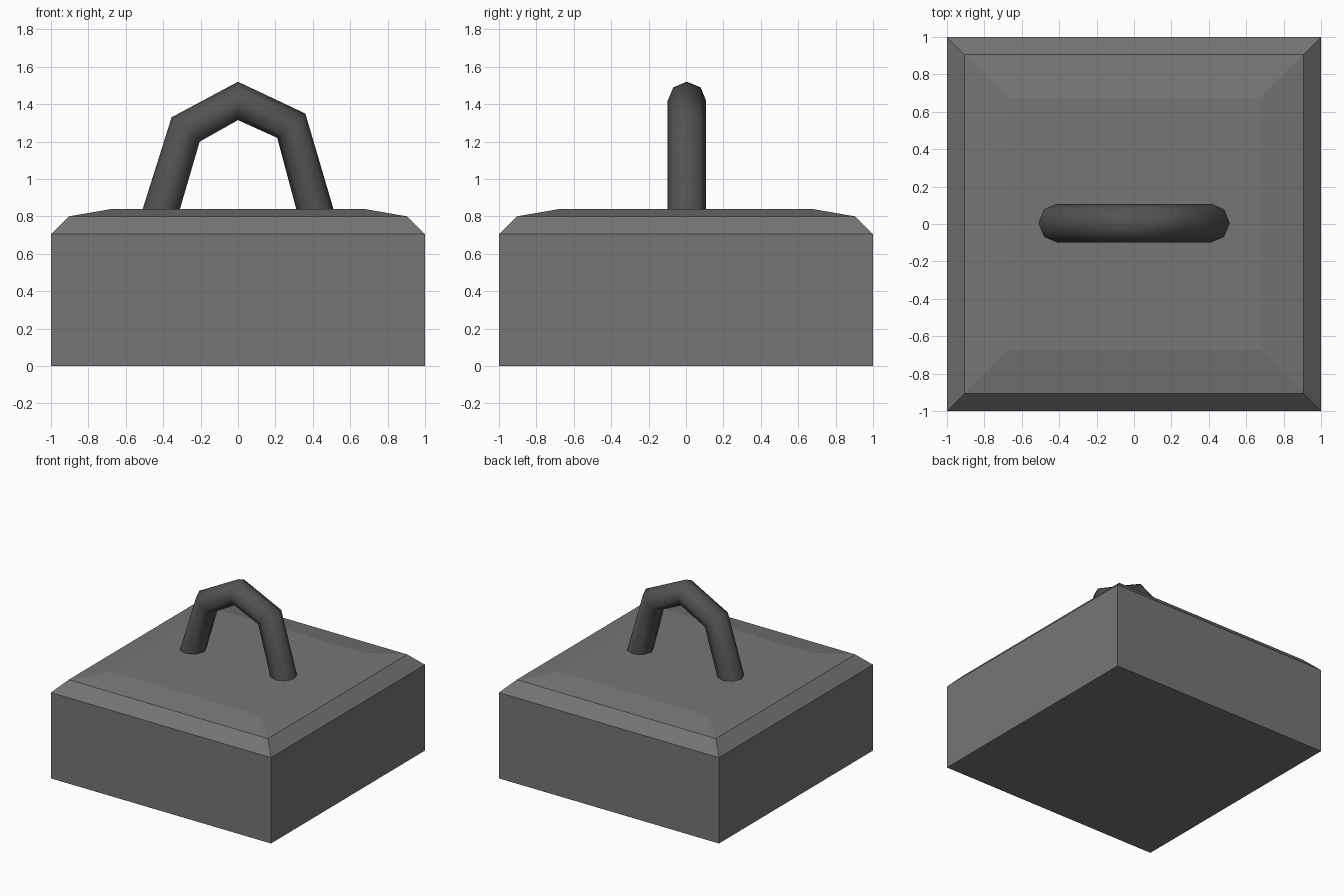
import bpy, bmesh, math
from mathutils import Vector

if "Cube" in bpy.data.objects:
    bpy.data.objects.remove(bpy.data.objects["Cube"])


def material(name, value):
    m = bpy.data.materials.new(name)
    m.diffuse_color = (value, value, value, 1)
    m.use_nodes = True
    m.node_tree.nodes["Principled BSDF"].inputs["Base Color"].default_value = m.diffuse_color
    return m


def loft(name, rings, mat, smooth=False):
    """Skin a list of rings with equal point counts and cap both ends."""
    bm = bmesh.new()
    loops = [[bm.verts.new(p) for p in ring] for ring in rings]
    n = len(loops[0])
    for a, b in zip(loops, loops[1:]):
        for i in range(n):
            j = (i + 1) % n
            bm.faces.new((a[i], a[j], b[j], b[i]))
    caps = [bm.faces.new(loops[0][::-1]), bm.faces.new(loops[-1])]
    bmesh.ops.recalc_face_normals(bm, faces=bm.faces)
    for f in bm.faces:
        f.smooth = smooth and f not in caps
    mesh = bpy.data.meshes.new(name)
    bm.to_mesh(mesh)
    bm.free()
    mesh.materials.append(mat)
    obj = bpy.data.objects.new(name, mesh)
    bpy.context.collection.objects.link(obj)
    return obj


stone = material("mid grey", 0.18)
iron = material("dark grey", 0.085)

# Weight block: square rings (half width, height)
profile = [(1.0, 0.0), (1.0, 0.705), (0.905, 0.80), (0.675, 0.84)]
loft("weight_block",
     [[(sx * w, sy * w, z) for sx, sy in ((-1, -1), (1, -1), (1, 1), (-1, 1))]
      for w, z in profile], stone)

# Handle: mitred eight-sided tube, (outer x, z, inner x, z) at each joint
joints = [(-0.522, 0.80, -0.322, 0.80), (-0.355, 1.33, -0.205, 1.20),
          (0.0, 1.52, 0.0, 1.315),
          (0.36, 1.35, 0.21, 1.22), (0.522, 0.80, 0.322, 0.80)]
rings = []
for ox, oz, ix, iz in joints:
    outer, inner = Vector((ox, 0.005, oz)), Vector((ix, 0.005, iz))
    mid, half = (outer + inner) / 2, (outer - inner) / 2
    rings.append([mid + half * math.cos(a) + Vector((0, 0.103 * math.sin(a), 0))
                  for a in (k * math.tau / 8 for k in range(8))])
loft("handle", rings, iron, smooth=True)
